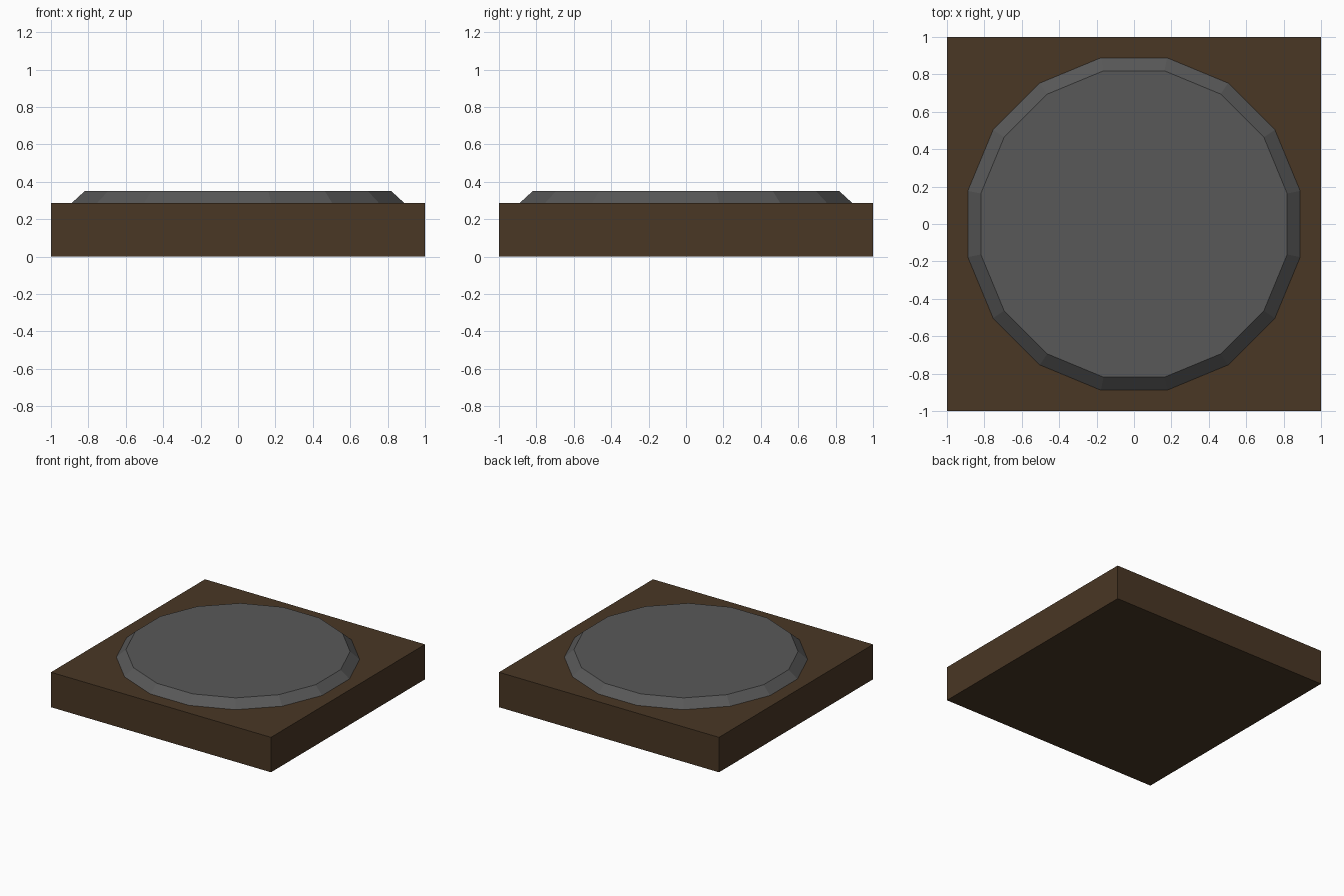
import bpy, bmesh, math

if "Cube" in bpy.data.objects:
    bpy.data.objects.remove(bpy.data.objects["Cube"])


def material(name, rgb):
    m = bpy.data.materials.new(name)
    m.diffuse_color = (*rgb, 1)
    m.use_nodes = True
    m.node_tree.nodes["Principled BSDF"].inputs["Base Color"].default_value = m.diffuse_color
    return m


def add_part(name, sides, r_bottom, r_top, z0, z1, mat):
    """Flat-faced prism or frustum with an edge facing each axis."""
    bm = bmesh.new()
    rings = []
    for r, z in ((r_bottom, z0), (r_top, z1)):
        rings.append([bm.verts.new((r * math.cos(a), r * math.sin(a), z))
                      for a in (math.tau * (i + 0.5) / sides for i in range(sides))])
    low, high = rings
    bm.faces.new(low[::-1])
    bm.faces.new(high)
    for i in range(sides):
        j = (i + 1) % sides
        bm.faces.new((low[i], low[j], high[j], high[i]))
    mesh = bpy.data.meshes.new(name)
    bm.to_mesh(mesh)
    bm.free()
    mesh.materials.append(mat)
    obj = bpy.data.objects.new(name, mesh)
    bpy.context.collection.objects.link(obj)
    return obj


brown = material("dark brown", (0.067, 0.038, 0.018))
grey = material("dark grey", (0.098, 0.098, 0.098))

# Square base slab
add_part("base_slab", 4, math.sqrt(2), math.sqrt(2), 0, 0.287, brown)

# Sixteen-sided bevelled disc resting on the slab
add_part("raised_disc", 16, 0.906, 0.835, 0.287, 0.351, grey)
